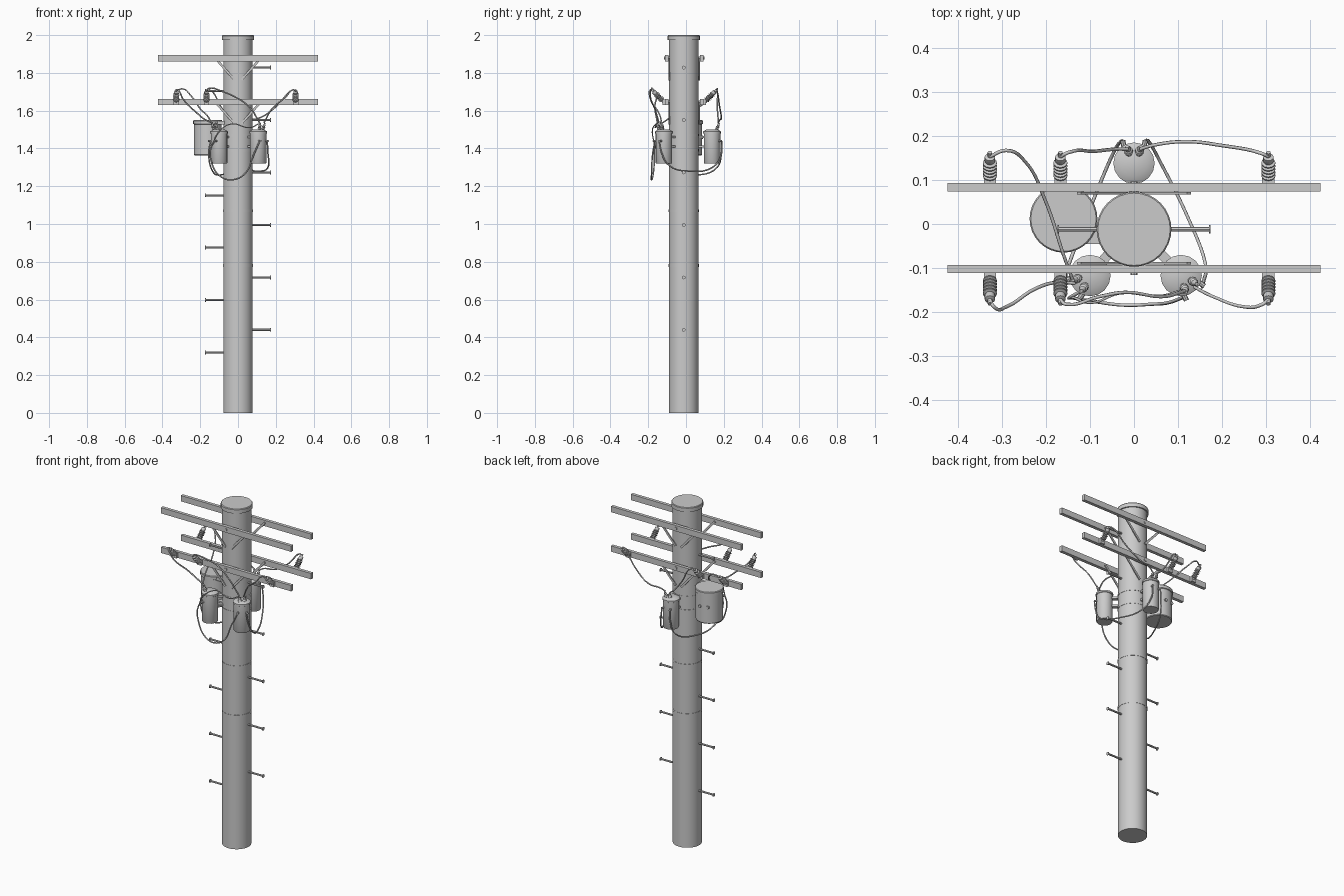
import bpy, bmesh, math
from mathutils import Vector

CY = -0.012  # pole centre in y


def finish(name, bm, smooth=True):
    bmesh.ops.recalc_face_normals(bm, faces=bm.faces)
    me = bpy.data.meshes.new(name)
    bm.to_mesh(me)
    bm.free()
    ob = bpy.data.objects.new(name, me)
    bpy.context.collection.objects.link(ob)
    if smooth:
        bpy.ops.object.select_all(action='DESELECT')
        ob.select_set(True)
        bpy.context.view_layer.objects.active = ob
        bpy.ops.object.shade_smooth_by_angle(angle=math.radians(35))
    return ob


def lathe(name, profile, loc, axis=(0, 0, 1), sides=16):
    """Closed turned solid: profile is (radius, height) along the axis."""
    rot = Vector(axis).to_track_quat('Z', 'Y')
    bm = bmesh.new()
    rings = []
    for r, h in profile:
        rings.append([bm.verts.new(Vector(loc) + rot @ Vector(
            (r * math.cos(2 * math.pi * i / sides), r * math.sin(2 * math.pi * i / sides), h)))
            for i in range(sides)])
    for a, b in zip(rings, rings[1:]):
        for i in range(sides):
            j = (i + 1) % sides
            bm.faces.new((a[i], a[j], b[j], b[i]))
    bm.faces.new(rings[0])
    bm.faces.new(rings[-1])
    return finish(name, bm)


def rod(name, a, b, r, sides=8):
    a, b = Vector(a), Vector(b)
    return lathe(name, [(r, 0), (r, (b - a).length)], a, b - a, sides)


def bar(name, a, b, width, depth):
    """Box beam from a to b; depth lies along y where possible."""
    a, b = Vector(a), Vector(b)
    d = (b - a).normalized()
    v = Vector((0, 1, 0)) if abs(d.y) < 0.9 else Vector((1, 0, 0))
    u = d.cross(v).normalized()
    v = u.cross(d)
    bm = bmesh.new()
    ends = [[bm.verts.new(p + u * sx * width / 2 + v * sy * depth / 2)
             for sx, sy in ((-1, -1), (1, -1), (1, 1), (-1, 1))] for p in (a, b)]
    bm.faces.new(ends[0])
    bm.faces.new(ends[1])
    for i in range(4):
        j = (i + 1) % 4
        bm.faces.new((ends[0][i], ends[0][j], ends[1][j], ends[1][i]))
    return finish(name, bm, False)


def wire(name, pts, r=0.004):
    cu = bpy.data.curves.new(name, 'CURVE')
    cu.dimensions = '3D'
    cu.bevel_depth = r
    cu.bevel_resolution = 1
    cu.resolution_u = 5
    cu.use_fill_caps = True
    sp = cu.splines.new('BEZIER')
    sp.bezier_points.add(len(pts) - 1)
    for bp, p in zip(sp.bezier_points, pts):
        bp.co = p
        bp.handle_left_type = bp.handle_right_type = 'AUTO'
    ob = bpy.data.objects.new(name, cu)
    bpy.context.collection.objects.link(ob)
    bpy.ops.object.select_all(action='DESELECT')
    ob.select_set(True)
    bpy.context.view_layer.objects.active = ob
    bpy.ops.object.convert(target='MESH')


# Pole with cap and thin metal bands
lathe("pole", [(0.078, 0), (0.078, 1.975)], (0, CY, 0), sides=32)
lathe("pole_cap", [(0.085, 1.974), (0.085, 1.996), (0.082, 2.0)], (0, CY, 0), sides=32)
for z in (0.78, 1.07, 1.39, 1.47):
    lathe("pole_band", [(0.0795, z - 0.007), (0.0795, z + 0.007)], (0, CY, 0), sides=32)

# Climbing pegs, staggered left and right
for side, zs in ((1, (0.44, 0.717, 0.995, 1.273, 1.55, 1.828)),
                 (-1, (0.32, 0.598, 0.875, 1.152, 1.43, 1.705))):
    for z in zs:
        lathe("climbing_peg", [(0.0055, 0), (0.0055, 0.1), (0.01, 0.1), (0.01, 0.104)],
              (side * 0.07, CY, z), (side, 0, 0), 8)

# Crossarms with V braces
for y, s in ((-0.102, -1), (0.083, 1)):
    for z in (1.878, 1.646):
        bar("crossarm", (-0.423, y, z), (0.423, y, z), 0.034, 0.019)
        for sx in (-1, 1):
            bar("crossarm_brace", (sx * 0.125, y - s * 0.013, z + 0.005),
                (sx * 0.018, y - s * 0.013, z - 0.115), 0.012, 0.006)
        rod("crossarm_bolt", (0, y - s * 0.03, z), (0, y + s * 0.014, z), 0.008)

# Ribbed insulators leaning outwards from the lower crossarms
ribs = [(0.008, 0), (0.008, 0.012)]
for k in range(5):
    h = 0.014 + k * 0.01
    ribs += [(0.010, h), (0.016, h + 0.003), (0.016, h + 0.006), (0.010, h + 0.008)]
ribs += [(0.012, 0.066), (0.012, 0.078), (0.005, 0.08), (0.005, 0.093)]
for s, y in ((-1, -0.112), (1, 0.093)):
    for x in (-0.327, -0.167, 0.305):
        bar("insulator_foot", (x, y - s * 0.002, 1.645), (x, y + s * 0.012, 1.645), 0.03, 0.028)
        lathe("insulator", ribs, (x, y + s * 0.004, 1.645), (0, s * 0.72, 0.72), 12)

# Large tank on the left side
lathe("large_tank", [(0.070, 1.363), (0.073, 1.367), (0.073, 1.528), (0.077, 1.53),
                     (0.077, 1.546), (0.074, 1.55)], (-0.16, 0.012, 0), sides=32)
for z in (1.40, 1.535):
    bar("large_tank_bracket", (-0.11, -0.02, z), (-0.05, -0.02, z), 0.018, 0.05)
for x, y in ((-0.195, 0.075), (-0.15, 0.083)):
    rod("large_tank_fitting", (x, y - 0.02, 1.46), (x, y + 0.008, 1.46), 0.009)

# Three small transformers with bushings, brackets and side terminals
tank = [(0.041, 1.32), (0.044, 1.325), (0.044, 1.478), (0.047, 1.48), (0.047, 1.49), (0.030, 1.5)]
bushing = [(0.009, 0), (0.009, 0.008), (0.006, 0.01), (0.010, 0.014), (0.006, 0.019),
           (0.010, 0.023), (0.006, 0.028), (0.008, 0.031), (0.004, 0.04), (0.004, 0.046)]
for x, y, out in ((0, 0.138, (0, 1, 0)), (-0.1, -0.117, (-0.75, -0.6, 0)),
                  (0.107, -0.117, (0.6, -0.75, 0))):
    c, o = Vector((x, y, 0)), Vector(out).normalized()
    t = Vector((-o.y, o.x, 0))
    lathe("small_transformer", tank, c, sides=16)
    for s in (-1, 1):
        lathe("top_bushing", bushing, c + o * 0.022 + t * s * 0.011 + Vector((0, 0, 1.492)),
              Vector((0, 0, 1)) + o * 0.35 + t * s * 0.1, 10)
        rod("side_terminal", c + o * 0.035 + t * s * 0.022 + Vector((0, 0, 1.44)),
            c + o * 0.052 + t * s * 0.026 + Vector((0, 0, 1.44)), 0.006)
    p = Vector((x * 0.5, CY + (y - CY) * 0.45, 0))
    for z in (1.41, 1.46):
        up = Vector((0, 0, z))
        bar("transformer_bracket", p + up, c - (c - p).normalized() * 0.03 + up, 0.012, 0.022)

# Upper leads from insulators to transformer bushings
wire("front_left_lead", [(-0.327, -0.172, 1.705), (-0.318, -0.188, 1.71), (-0.29, -0.188, 1.66),
                         (-0.22, -0.145, 1.59), (-0.17, -0.132, 1.55), (-0.134, -0.135, 1.535)])
wire("front_right_lead", [(0.305, -0.172, 1.705), (0.29, -0.183, 1.71), (0.25, -0.188, 1.67),
                          (0.18, -0.165, 1.61), (0.137, -0.143, 1.535)])
wire("front_middle_lead", [(-0.167, -0.172, 1.705), (-0.155, -0.182, 1.718), (-0.08, -0.165, 1.70),
                           (-0.02, -0.155, 1.675), (0.06, -0.165, 1.62), (0.115, -0.152, 1.535)])
wire("back_right_lead", [(0.305, 0.153, 1.705), (0.29, 0.16, 1.71), (0.2, 0.178, 1.62),
                         (0.11, 0.187, 1.56), (0.04, 0.178, 1.55), (0.014, 0.17, 1.535)])
wire("back_middle_lead", [(-0.167, 0.153, 1.705), (-0.15, 0.162, 1.71), (-0.09, 0.165, 1.62),
                          (-0.04, 0.17, 1.555), (-0.014, 0.17, 1.535)])
wire("back_left_lead", [(-0.327, 0.153, 1.705), (-0.29, 0.167, 1.715), (-0.25, 0.145, 1.68),
                        (-0.2, 0.05, 1.61), (-0.16, -0.07, 1.57), (-0.14, -0.125, 1.535)])

# Slack loops hanging between the transformers
wire("front_loop", [(-0.12, -0.152, 1.44), (-0.142, -0.165, 1.41), (-0.138, -0.168, 1.32),
                    (-0.09, -0.176, 1.25), (-0.025, -0.184, 1.235), (0.04, -0.182, 1.27),
                    (0.08, -0.178, 1.36), (0.115, -0.165, 1.44)])
wire("right_loop", [(0.155, -0.143, 1.44), (0.158, -0.13, 1.38), (0.162, -0.09, 1.31),
                    (0.12, 0.02, 1.28), (0.06, 0.14, 1.30), (0.035, 0.185, 1.36), (0.025, 0.188, 1.44)])
wire("left_loop", [(-0.145, -0.13, 1.44), (-0.155, -0.12, 1.38), (-0.14, -0.07, 1.29),
                   (-0.09, 0.06, 1.26), (-0.045, 0.165, 1.30), (-0.03, 0.187, 1.37), (-0.025, 0.188, 1.44)])
wire("low_front_lead", [(-0.143, -0.165, 1.41), (-0.09, -0.178, 1.50), (-0.03, -0.157, 1.53),
                        (0.06, -0.163, 1.51), (0.11, -0.15, 1.53)], 0.003)
